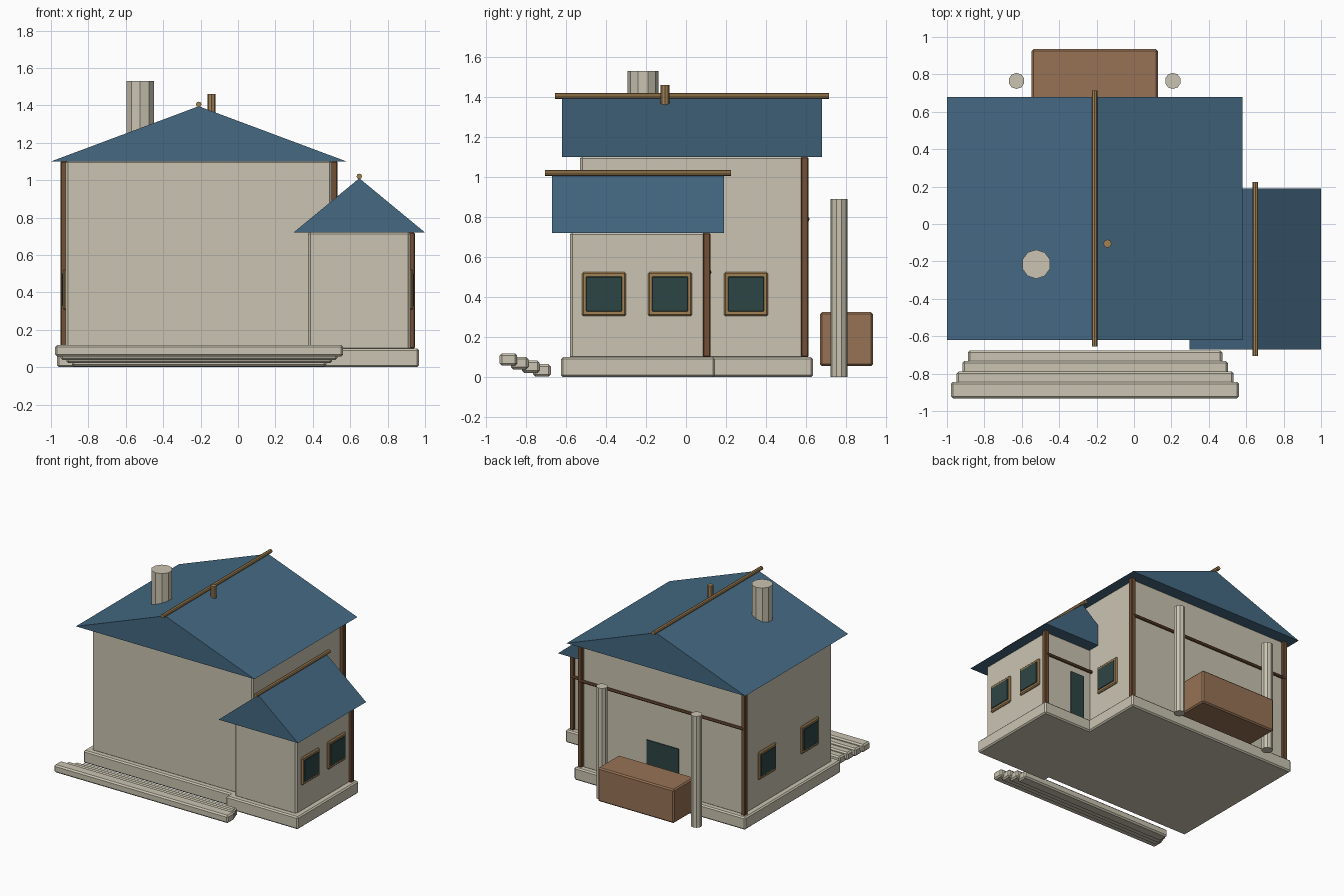
import bpy, bmesh, math
from mathutils import Matrix, Vector

if "Cube" in bpy.data.objects:
    bpy.data.objects.remove(bpy.data.objects["Cube"])


def material(name, rgb):
    m = bpy.data.materials.new(name)
    m.diffuse_color = (*rgb, 1)
    m.use_nodes = True
    m.node_tree.nodes["Principled BSDF"].inputs["Base Color"].default_value = m.diffuse_color
    return m


PLASTER = material("cream plaster", (0.59, 0.55, 0.44))
ROOF = material("blue roof", (0.058, 0.14, 0.225))
CRATE = material("chestnut wood", (0.31, 0.17, 0.09))
TIMBER = material("dark timber", (0.17, 0.08, 0.035))
TRIM = material("tan trim", (0.36, 0.22, 0.09))
GLASS = material("deep teal", (0.027, 0.06, 0.058))


def finish(name, bm, mat):
    bmesh.ops.recalc_face_normals(bm, faces=bm.faces)
    me = bpy.data.meshes.new(name)
    bm.to_mesh(me)
    bm.free()
    me.materials.append(mat)
    ob = bpy.data.objects.new(name, me)
    bpy.context.collection.objects.link(ob)
    return ob


def box(name, x, y, z, mat, bevel=0.0):
    """Box given by its (low, high) range on each axis."""
    bm = bmesh.new()
    bmesh.ops.create_cube(bm, size=1)
    for v in bm.verts:
        for i, (lo, hi) in enumerate((x, y, z)):
            v.co[i] = lo if v.co[i] < 0 else hi
    ob = finish(name, bm, mat)
    if bevel:
        mod = ob.modifiers.new("edge", "BEVEL")
        mod.width = bevel
        mod.segments = 1
    return ob


def rod(name, a, b, r, mat, sides=8):
    """Cylinder from point a to point b."""
    a, b = Vector(a), Vector(b)
    d = b - a
    rot = d.to_track_quat("Z", "Y").to_matrix().to_4x4()
    bm = bmesh.new()
    bmesh.ops.create_cone(bm, cap_ends=True, segments=sides, radius1=r, radius2=r,
                          depth=d.length, matrix=Matrix.Translation((a + b) / 2) @ rot)
    return finish(name, bm, mat)


def gable(name, x, y, z):
    """Closed triangular roof with its ridge along y."""
    bm = bmesh.new()
    tri = [(x[0], z[0]), (x[1], z[0]), (sum(x) / 2, z[1])]
    f = bm.faces.new([bm.verts.new((px, y[0], pz)) for px, pz in tri])
    ext = bmesh.ops.extrude_face_region(bm, geom=[f])
    moved = [g for g in ext["geom"] if isinstance(g, bmesh.types.BMVert)]
    bmesh.ops.translate(bm, verts=moved, vec=(0, y[1] - y[0], 0))
    return finish(name, bm, ROOF)


def window(name, wall_x, side, y):
    """Framed window on a wall facing +x or -x."""
    def span(inner, outer):
        return sorted((wall_x + side * inner, wall_x + side * outer))
    box(name + "_frame", span(-0.01, 0.014), (y - 0.11, y + 0.11), (0.305, 0.525), TRIM, 0.008)
    box(name + "_pane", span(-0.01, 0.019), (y - 0.09, y + 0.09), (0.328, 0.502), GLASS, 0.003)


def wing(name, x, y, eave, ridge, post_xs, rail_z, rail_x, door_x):
    """One house volume: plinth, walls, roof, ridge pole, back posts, rail and door."""
    box(name + "_plinth", (x[0] - 0.045, x[1] + 0.045), (y[0] - 0.045, y[1] + 0.045),
        (0, 0.10), PLASTER, 0.01)
    box(name + "_walls", x, y, (0.09, eave + 0.005), PLASTER, 0.012)
    cx = sum(x) / 2
    half = (x[1] - x[0]) / 2 + 0.078
    ry = (y[0] - 0.09, y[1] + 0.09)
    gable(name + "_roof", (cx - half, cx + half), ry, (eave, ridge))
    rod(name + "_ridge_pole", (cx, ry[0] - 0.035, ridge + 0.01),
        (cx, ry[1] + 0.035, ridge + 0.01), 0.015, TRIM)
    for i, px in enumerate(post_xs):
        box(f"{name}_back_post_{i}", (px - 0.018, px + 0.018), (y[1] - 0.016, y[1] + 0.022),
            (0.10, eave), TIMBER, 0.005)
    rod(name + "_back_rail", (rail_x[0], y[1] + 0.016, rail_z),
        (rail_x[1], y[1] + 0.016, rail_z), 0.012, TIMBER)
    box(name + "_door", door_x, (y[1] - 0.01, y[1] + 0.008), (0.10, 0.47), GLASS)


# House volumes
wing("main", (-0.922, 0.502), (-0.53, 0.59), 1.10, 1.395,
     (-0.932, 0.514), 0.79, (-0.932, 0.514), (-0.352, -0.068))
wing("annex", (0.375, 0.922), (-0.58, 0.10), 0.72, 1.01,
     (0.928,), 0.525, (0.50, 0.928), (0.57, 0.69))

# Windows on the side walls
for i, y in enumerate((-0.41, -0.08)):
    window(f"annex_window_{i}", 0.922, 1, y)
window("main_right_window", 0.502, 1, 0.30)
for i, y in enumerate((-0.24, 0.30)):
    window(f"main_left_window_{i}", -0.922, -1, y)

# Chimney and small roof peg
rod("chimney", (-0.523, -0.215, 1.18), (-0.523, -0.215, 1.53), 0.078, PLASTER, 10)
rod("roof_peg", (-0.142, -0.105, 1.34), (-0.142, -0.105, 1.46), 0.022, TRIM)

# Front steps, each lower and narrower toward the wall
for k in range(4):
    half = 0.77 - 0.03 * k
    y0, z0 = -0.932 + 0.056 * k, 0.057 - 0.018 * k
    box(f"step_{k}", (-0.208 - half, -0.208 + half), (y0, y0 + 0.088),
        (max(z0, 0), z0 + 0.062), PLASTER, 0.011)

# Back porch: wooden box between two columns
box("porch_box", (-0.547, 0.127), (0.67, 0.935), (0.055, 0.325), CRATE, 0.01)
for side in (-1, 1):
    x = -0.21 + side * 0.418
    rod("porch_column_left" if side < 0 else "porch_column_right",
        (x, 0.765, 0), (x, 0.765, 0.89), 0.043, PLASTER, 10)
